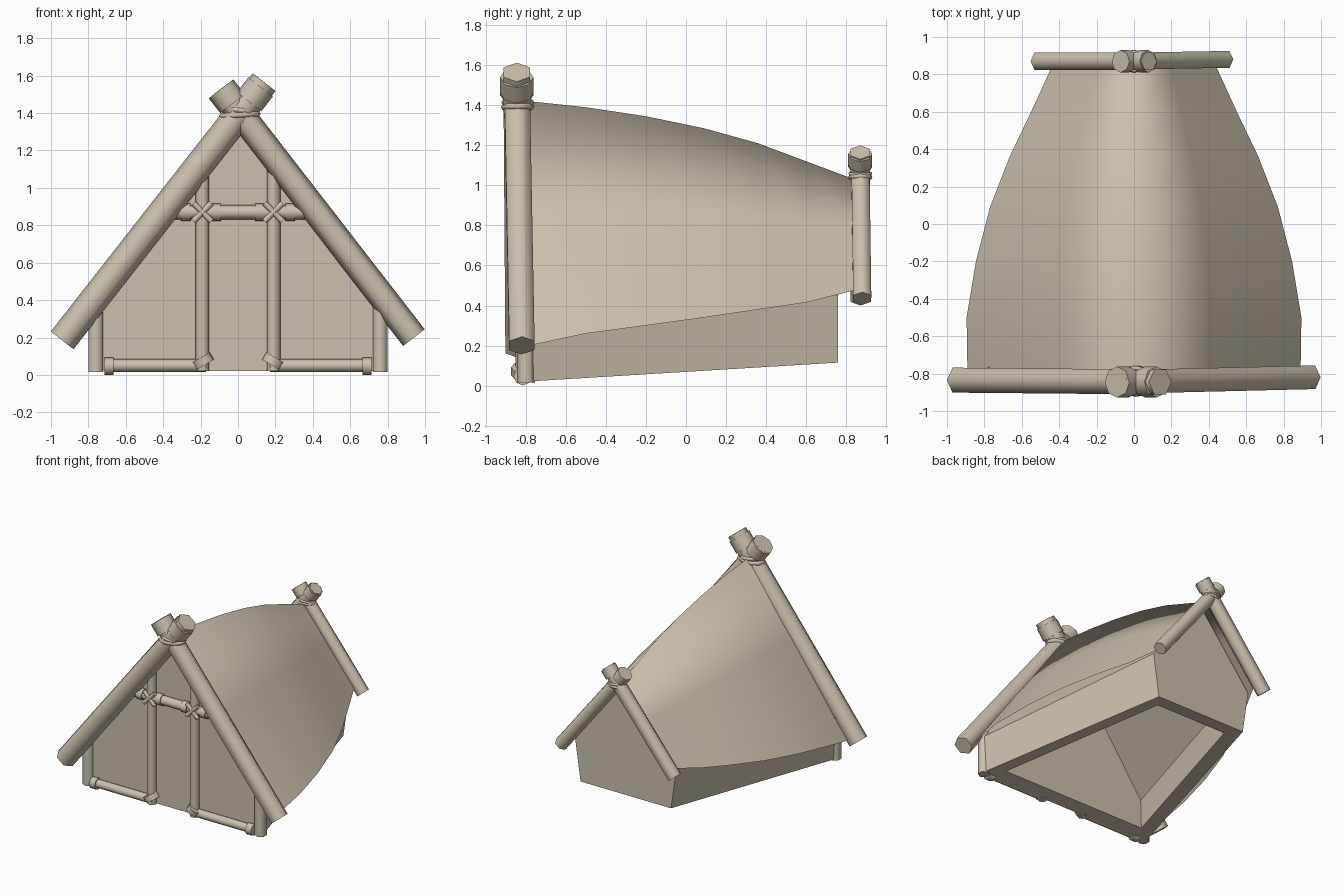
import bpy, bmesh, math
from mathutils import Vector

if "Cube" in bpy.data.objects:
    bpy.data.objects.remove(bpy.data.objects["Cube"])

TAN = bpy.data.materials.new("tan_canvas")
TAN.diffuse_color = (0.60, 0.53, 0.42, 1)
TAN.use_nodes = True
TAN.node_tree.nodes["Principled BSDF"].inputs["Base Color"].default_value = TAN.diffuse_color


def finish(name, bm, smooth=None):
    bmesh.ops.recalc_face_normals(bm, faces=bm.faces[:])
    me = bpy.data.meshes.new(name)
    bm.to_mesh(me)
    bm.free()
    me.materials.append(TAN)
    ob = bpy.data.objects.new(name, me)
    bpy.context.collection.objects.link(ob)
    if smooth:
        bpy.ops.object.select_all(action='DESELECT')
        ob.select_set(True)
        bpy.context.view_layer.objects.active = ob
        bpy.ops.object.shade_smooth_by_angle(angle=math.radians(smooth))
    return ob


def pole(name, a, b, r, sides=6):
    """Smooth-sided prism running from a to b."""
    a, b = Vector(a), Vector(b)
    d = b - a
    m = d.to_track_quat('Z', 'Y').to_matrix().to_4x4()
    m.translation = (a + b) / 2
    bm = bmesh.new()
    bmesh.ops.create_cone(bm, cap_ends=True, segments=sides, radius1=r,
                          radius2=r, depth=d.length, matrix=m)
    return finish(name, bm, 65)


def wrap(name, c, d, r, length):
    """Short lashing sleeve centred at c along direction d."""
    c, d = Vector(c), Vector(d).normalized() * length / 2
    return pole(name, c - d, c + d, r, sides=8)


def rope(name, c, rx, ry, r, tilt=0):
    """Closed rope ring around a pole crossing."""
    cu = bpy.data.curves.new(name, 'CURVE')
    cu.dimensions = '3D'
    cu.bevel_depth, cu.bevel_resolution = r, 1
    cu.materials.append(TAN)
    sp = cu.splines.new('POLY')
    sp.points.add(11)
    sp.use_cyclic_u = True
    for i, p in enumerate(sp.points):
        t = i * math.tau / 12
        x = rx * math.cos(t)
        p.co = (c[0] + x, c[1] + ry * math.sin(t), c[2] + x * tilt, 1)
    ob = bpy.data.objects.new(name, cu)
    bpy.context.collection.objects.link(ob)


# Hollow hut body: two pentagon sections joined, open underneath
bm = bmesh.new()
rings = []
for y, xb, zb, xe, ze, zr in ((-0.80, 0.78, 0.02, 0.79, 0.31, 1.38),
                              (0.76, 0.40, 0.115, 0.45, 0.46, 1.02)):
    rings.append([bm.verts.new(p) for p in (
        (-xb, y, zb), (-xe, y, ze), (0, y, zr), (xe, y, ze), (xb, y, zb))])
f, b = rings
for i in range(4):
    bm.faces.new((f[i], f[i + 1], b[i + 1], b[i]))
bm.faces.new(f)
bm.faces.new(b)
body = finish("body_walls", bm)
mod = body.modifiers.new("thickness", 'SOLIDIFY')
mod.thickness, mod.offset = 0.11, -1
mod.use_even_offset = True

# Curved roof sheet: y, ridge height, eave half width, eave height
stations = [(-0.83, 1.425, 0.89, 0.19), (-0.5, 1.39, 0.895, 0.26),
            (-0.2, 1.345, 0.845, 0.30), (0.09, 1.285, 0.77, 0.34),
            (0.36, 1.21, 0.665, 0.38), (0.6, 1.12, 0.55, 0.415),
            (0.84, 1.03, 0.44, 0.475)]
bm = bmesh.new()
rows = []
for k, (y, zr, xe, ze) in enumerate(stations):
    bulge = 0.018 * math.sin(math.pi * k / 6)
    row = []
    for i in range(-2, 3):
        t = (0, 0.45, 1)[abs(i)]
        out = bulge * math.sin(math.pi * t)
        x = (xe * t + out * 0.8) * (1 if i > 0 else -1)
        row.append(bm.verts.new((x, y, zr + (ze - zr) * t + out * 0.6)))
    rows.append(row)
for r0, r1 in zip(rows, rows[1:]):
    for i in range(4):
        bm.faces.new((r0[i], r0[i + 1], r1[i + 1], r1[i]))
finish("roof_cover", bm, 180)

# Crossed gable poles with thicker tops and rope rings
pole("front_pole_left", (-0.94, -0.835, 0.185), (0.14, -0.845, 1.565), 0.077)
pole("front_pole_right", (0.94, -0.82, 0.2), (-0.09, -0.845, 1.53), 0.073)
pole("back_pole_left", (-0.51, 0.87, 0.435), (0.08, 0.87, 1.165), 0.055)
pole("back_pole_right", (0.49, 0.88, 0.435), (-0.07, 0.87, 1.145), 0.052)
wrap("front_top_wrap_left", (-0.06, -0.845, 1.49), (-1.03, 0, 1.33), 0.083, 0.1)
wrap("front_top_wrap_right", (0.09, -0.845, 1.50), (1.08, 0, 1.38), 0.083, 0.1)
wrap("back_top_wrap_left", (-0.05, 0.87, 1.12), (-0.56, 0, 0.71), 0.06, 0.07)
wrap("back_top_wrap_right", (0.055, 0.87, 1.13), (0.59, 0, 0.73), 0.06, 0.07)
rope("front_lashing_low", (0.01, -0.84, 1.39), 0.095, 0.068, 0.016, 0.06)
rope("front_lashing_high", (0.01, -0.84, 1.415), 0.08, 0.068, 0.014, -0.1)
rope("back_lashing_low", (0, 0.87, 1.04), 0.066, 0.05, 0.011, 0.06)
rope("back_lashing_high", (0, 0.87, 1.058), 0.058, 0.05, 0.01, -0.1)

# Front timber frame, mirrored left and right
Y = -0.815
pole("lintel_bar", (-0.38, Y, 0.87), (0.38, Y, 0.87), 0.038, sides=8)
for side, s in (("left", -1), ("right", 1)):
    pole("corner_post_" + side, (s * 0.76, -0.80, 0.015), (s * 0.76, -0.80, 0.36), 0.045)
    pole("door_post_" + side, (s * 0.19, Y, 0.02), (s * 0.19, Y, 1.11), 0.036, sides=8)
    pole("sill_bar_" + side, (s * 0.71, Y, 0.05), (s * 0.17, Y, 0.05), 0.034, sides=8)
    wrap("sill_sleeve_" + side, (s * 0.69, Y, 0.047), (1, 0, 0), 0.046, 0.05)
    wrap("lintel_sleeve_inner_" + side, (s * 0.115, Y, 0.87), (1, 0, 0), 0.046, 0.05)
    wrap("lintel_sleeve_outer_" + side, (s * 0.28, Y, 0.87), (1, 0, 0), 0.046, 0.05)
    # Diagonal lashings over the joints
    for n, d in (("a", 1), ("b", -1)):
        pole("cross_lashing_" + n + "_" + side,
             (s * 0.19 - 0.048, Y - 0.033, 0.87 - 0.048 * d),
             (s * 0.19 + 0.048, Y - 0.033, 0.87 + 0.048 * d), 0.016)
    wrap("foot_lashing_" + side, (s * 0.19, Y, 0.072), (s * 0.6, 0, 1), 0.058, 0.045)
